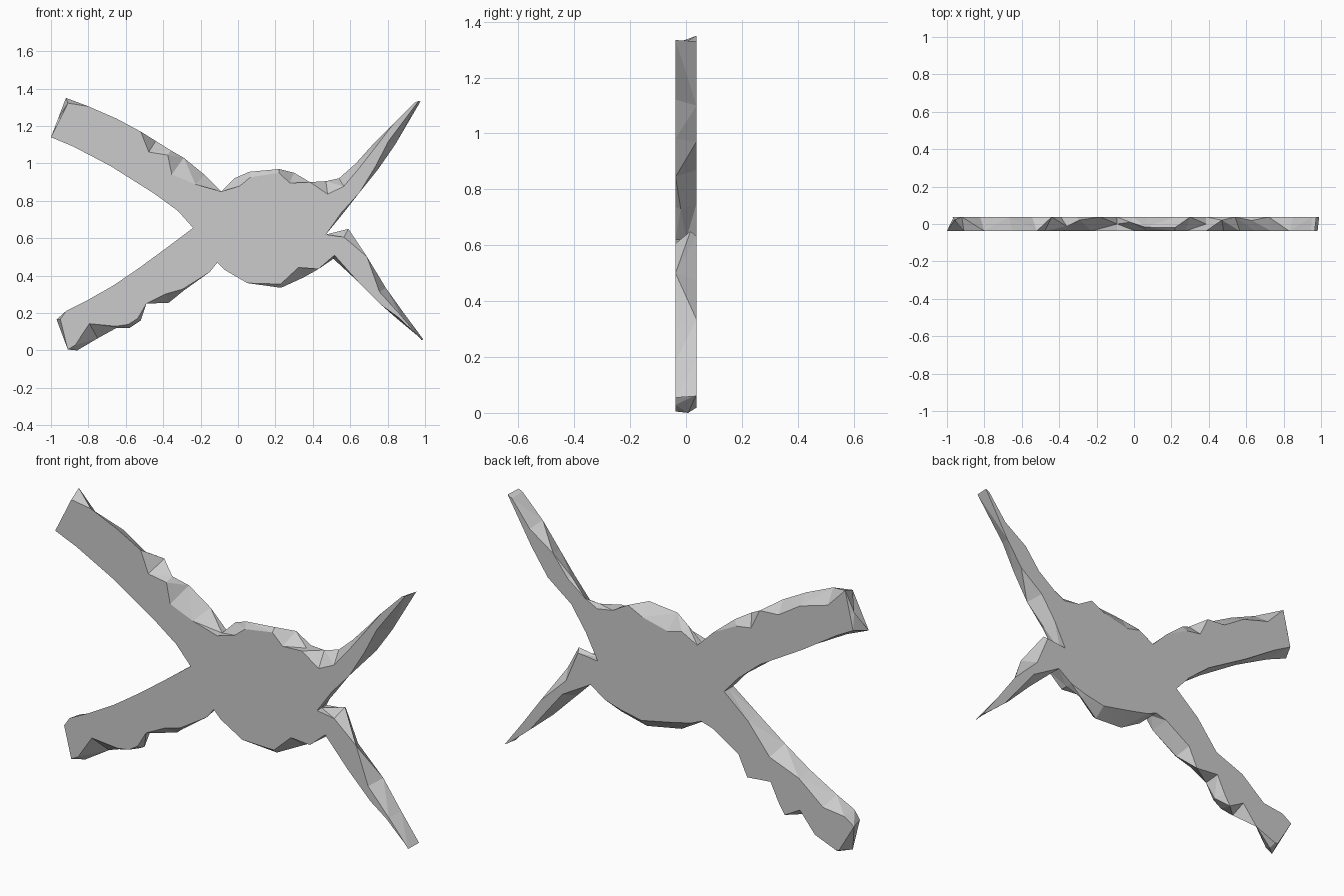
import bpy, bmesh
from mathutils import Vector

HALF = 0.0375  # half thickness of the plate


def plate(name, pts, open_edges):
    """Faceted slab from a counter-clockwise outline of (x, z, front inset, back inset).
    Edges listed in open_edges are seams to a neighbouring part and get no wall."""
    bm = bmesh.new()
    n = len(pts)
    front, mid, back = [], [], []
    for i, (x, z, df, db) in enumerate(pts):
        a, b = pts[i - 1], pts[(i + 1) % n]
        t = Vector((b[0] - a[0], b[1] - a[1])).normalized()
        nx, nz = -t.y, t.x                      # inward direction
        # the widest point leans away from the side that is cut back more
        my = HALF * (df - db) / (df + db) if df + db else 0
        front.append(bm.verts.new((x + nx * df, -HALF, z + nz * df)))
        mid.append(bm.verts.new((x, my, z)))
        back.append(bm.verts.new((x + nx * db, HALF, z + nz * db)))
    bm.faces.new(front)
    bm.faces.new(back[::-1])
    for i in range(n):
        if i in open_edges:
            continue
        j = (i + 1) % n
        bm.faces.new((front[j], front[i], mid[i], mid[j]))
        bm.faces.new((mid[j], mid[i], back[i], back[j]))
    bmesh.ops.triangulate(bm, faces=bm.faces[:])
    bmesh.ops.remove_doubles(bm, verts=bm.verts[:], dist=0.0005)
    me = bpy.data.meshes.new(name)
    bm.to_mesh(me)
    bm.free()
    ob = bpy.data.objects.new(name, me)
    bpy.context.collection.objects.link(ob)


# corners where the arms meet the body
A, B, C = (-0.09, 0.85, 0, 0), (-0.24, 0.655, 0, 0), (-0.11, 0.47, 0, 0)
D, E, F = (0.43, 0.435, 0, 0), (0.47, 0.62, 0, 0), (0.385, 0.90, 0, 0)

# rounded central body
bottom = [(-0.07, 0.43, 0, 0.02), (0.05, 0.36, 0, 0.06), (0.23, 0.335, 0.02, 0.05), (0.35, 0.39, 0.06, 0.02)]
top = [(0.30, 0.95, 0.06, 0.0), (0.22, 0.97, 0.02, 0.06), (0.06, 0.955, 0.03, 0.08), (-0.02, 0.92, 0.05, 0.03)]
k = 3 + len(bottom)
plate("body", [A, B, C] + bottom + [D, E, F] + top, {0, 1, k, k + 1})

# upper left arm, broad with a blunt end
plate("upper_left_arm", [
    A, (-0.18, 0.94, 0.07, 0), (-0.29, 1.03, 0.11, 0.03), (-0.36, 1.07, 0.03, 0.06),
    (-0.44, 1.12, 0.07, 0), (-0.52, 1.17, 0, 0.05), (-0.65, 1.24, 0, 0.04),
    (-0.80, 1.305, 0, 0.06), (-0.92, 1.35, 0.03, 0), (-0.96, 1.245, 0.08, 0.02),
    (-1.0, 1.14, 0, 0.04), (-0.88, 1.09, 0, 0.02), (-0.68, 0.985, 0, 0),
    (-0.45, 0.84, 0, 0.01), (-0.32, 0.745, 0, 0), B], {15})

# lower left arm with a stepped underside
plate("lower_left_arm", [
    B, (-0.38, 0.55, 0, 0.01), (-0.53, 0.44, 0, 0.06), (-0.67, 0.345, 0, 0.02),
    (-0.82, 0.26, 0, 0.05), (-0.92, 0.21, 0, 0.01), (-0.97, 0.165, 0.02, 0),
    (-0.91, 0.005, 0, 0.03), (-0.86, 0.0, 0.03, 0.02), (-0.75, 0.065, 0.09, 0),
    (-0.65, 0.12, 0.01, 0.05), (-0.58, 0.12, 0.02, 0), (-0.52, 0.16, 0.02, 0.03),
    (-0.49, 0.25, 0, 0.02), (-0.37, 0.255, 0.05, 0), (-0.29, 0.32, 0.01, 0.05),
    (-0.15, 0.42, 0, 0.04), C], {17})

# lower right arm, tapering to a point
plate("lower_right_arm", [
    D, (0.51, 0.49, 0.02, 0), (0.64, 0.37, 0, 0.04), (0.77, 0.24, 0, 0.02),
    (0.85, 0.17, 0.01, 0), (0.97, 0.07, 0, 0), (0.99, 0.06, 0.01, 0),
    (0.89, 0.195, 0.02, 0), (0.79, 0.335, 0.04, 0), (0.69, 0.50, 0, 0.05),
    (0.59, 0.65, 0.05, 0.02), E], {11})

# upper right arm, tapering to a point
plate("upper_right_arm", [
    E, (0.56, 0.73, 0.01, 0.03), (0.65, 0.845, 0.0, 0.04), (0.75, 0.97, 0.02, 0),
    (0.84, 1.10, 0.04, 0), (0.975, 1.33, 0.01, 0), (0.945, 1.325, 0, 0.01),
    (0.83, 1.21, 0, 0.03), (0.72, 1.10, 0.02, 0), (0.63, 1.0, 0.03, 0.01),
    (0.54, 0.92, 0.05, 0), (0.47, 0.905, 0.07, 0.02), F], {12})
